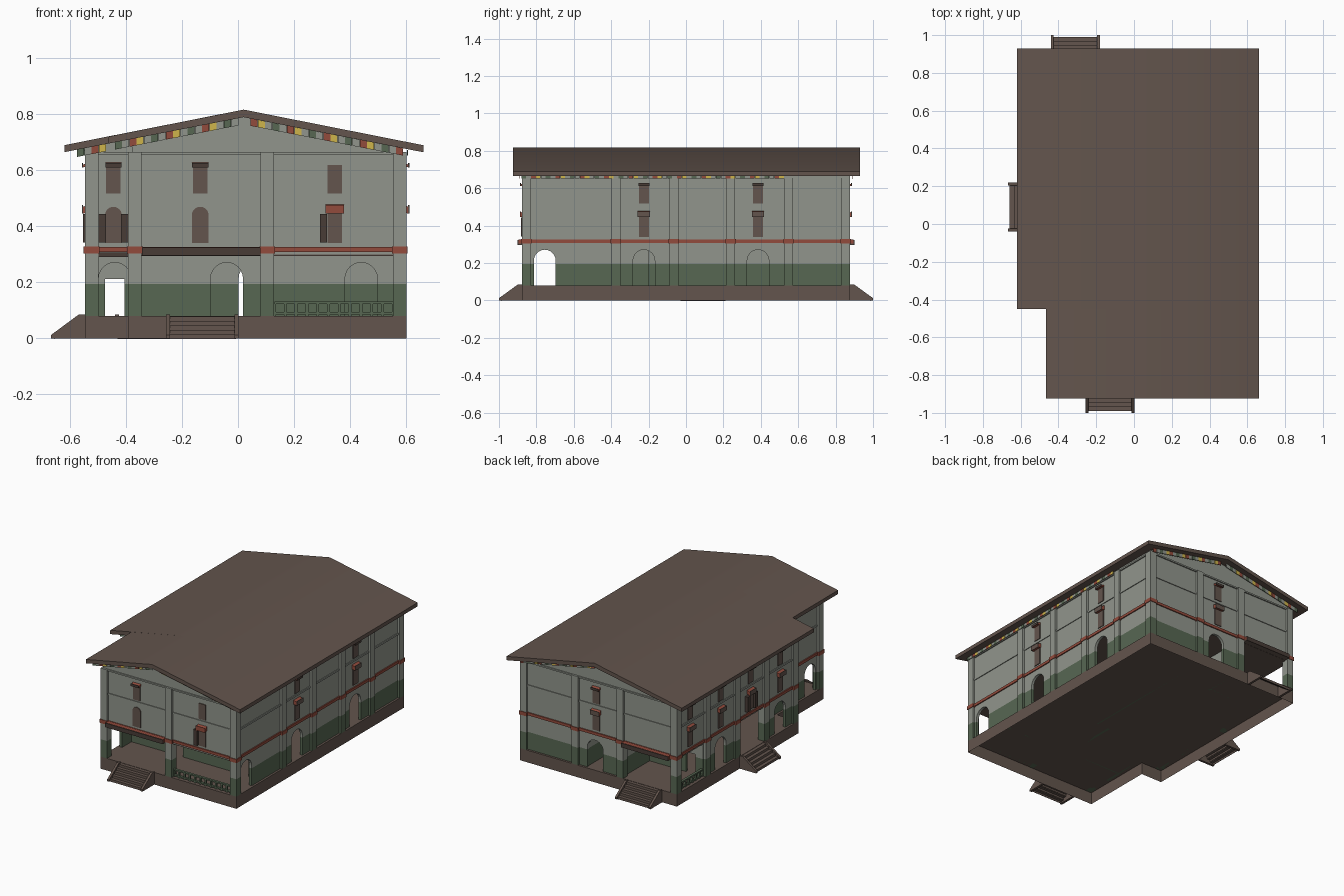
import bpy, bmesh, math

if "Cube" in bpy.data.objects:
    bpy.data.objects.remove(bpy.data.objects["Cube"])

COLS = {"brown_wood": (.125, .09, .074), "dark_wood": (.065, .045, .037),
        "grey_plaster": (.285, .302, .265), "green_dado": (.096, .137, .086),
        "red_trim": (.29, .07, .045), "yellow_cloth": (.62, .46, .07)}
BROWN, DARK, GREY, GREEN, RED, YELLOW = range(6)
MATS = []
for n, c in COLS.items():
    m = bpy.data.materials.new(n)
    m.diffuse_color = (*c, 1)
    m.use_nodes = True
    m.node_tree.nodes["Principled BSDF"].inputs["Base Color"].default_value = m.diffuse_color
    MATS.append(m)
parts = {}


def prism(part, pts, axis, a, b, mat, open_a=False):
    """Extrude a 2D outline along an axis from a to b."""
    bm = parts.setdefault(part, bmesh.new())
    put = {"x": lambda t, u, v: (t, u, v), "y": lambda t, u, v: (u, t, v),
           "z": lambda t, u, v: (u, v, t)}[axis]
    A = [bm.verts.new(put(a, *p)) for p in pts]
    B = [bm.verts.new(put(b, *p)) for p in pts]
    n = len(pts)
    fs = [bm.faces.new(B)] + ([] if open_a else [bm.faces.new(A)])
    fs += [bm.faces.new((A[i], A[(i + 1) % n], B[(i + 1) % n], B[i])) for i in range(n)]
    for f in fs:
        f.material_index = mat


def rect(u0, u1, v0, v1):
    return [(u0, v0), (u1, v0), (u1, v1), (u0, v1)]


def box(part, x0, x1, y0, y1, z0, z1, mat):
    prism(part, rect(x0, x1, y0, y1), "z", z0, z1, mat)


def foot(o):
    """L-shaped plan, offset outward from the walls by o."""
    x0, x1, y0, y1, n = -.533 - o, .588 + o, -.863 - o, .863 + o, -.378 - o
    return [(n, y0), (x1, y0), (x1, y1), (x0, y1), (x0, n), (n, n)]


def under(x):
    return .79 - .195 * abs(x - .02)


def arc(c, z, r, n=12):
    return [(c - r * math.cos(math.pi * i / n), z + r * math.sin(math.pi * i / n)) for i in range(n + 1)]


FLOOR, DADO, TOP = .08, .195, .305


def ground_wall(axis, pos, u0, u1, arches=(), r=.058, t=.018, square=False):
    """Wall with green dado and arched openings down to the floor."""
    a, b = pos - t / 2, pos + t / 2
    top, low, edge = [(u0, DADO)], u0, []
    for c in arches:
        top += [(c - r, DADO)]
        top += [(c - r, .212), (c + r, .212)] if square else arc(c, .213, r)
        top += [(c + r, DADO)]
        edge.append((low, c - r))
        low = c + r
    edge.append((low, u1))
    top += [(u1, DADO), (u1, TOP), (u0, TOP)]
    prism("ground_walls", top, axis, a, b, GREY)
    for e in edge:
        prism("ground_walls", rect(*e, FLOOR, DADO), axis, a, b, GREEN)


# hollow plinth open below, upper storey, ceiling, ledges and red band
prism("plinth", foot(.014), "z", 0, FLOOR, BROWN, open_a=True)
for x0, y0, y1 in ((-.378, -.863, -.378), (-.533, -.378, .863)):
    prism("upper_storey", [(x0, .3), (.588, .3), (.588, under(.588)), (.02, .79), (x0, under(x0))],
          "y", y0, y1, GREY)
prism("porch_ceiling", foot(-.002), "z", .295, .301, BROWN)
prism("red_band", foot(.007), "z", .308, .326, RED)
prism("wall_ledges", foot(.005), "z", .496, .508, GREY)
prism("wall_ledges", foot(.008), "z", .655, .665, GREY)

# outer ground-floor walls
ground_wall("x", .579, -.86, .86, (-.755, -.225, .385))
ground_wall("y", .854, -.13, .58, (.06,))
ground_wall("x", -.524, -.37, -.07, (-.22,))
ground_wall("x", -.524, .24, .55, (.4,))
ground_wall("y", -.369, -.525, -.375, (-.44,))
ground_wall("x", -.369, -.86, -.37, (-.755,))
# inner walls and porch walls
ground_wall("y", -.59, -.37, .58, (-.04, .44))
ground_wall("y", .57, -.53, -.13, (-.44,), r=.035, square=True)
ground_wall("x", -.13, .56, .86)
ground_wall("x", -.2, -.17, .58)
ground_wall("x", .035, -.59, -.2)
ground_wall("x", .13, -.2, .86)

# columns with red caps
cols = [(.578, y) for y in (-.853, -.375, -.065, .238, .548, .853)]
cols += [(-.523, y) for y in (-.368, -.065, .238, .548, .853)]
cols += [(-.368, -.853), (.105, -.853), (.2, .853), (-.13, .853)]
for x, y in cols:
    for z0, z1, h, m in ((FLOOR, DADO, .024, GREEN), (DADO, .665, .024, GREY), (.304, .328, .028, RED)):
        box("columns", x - h, x + h, y - h, y + h, z0, z1, m)

# roof: two gabled lengths forming the notched corner
for xl, y0, y1 in ((-.465, -.925, -.45), (-.62, -.45, .93)):
    zl = under(xl)
    prism("roof", [(xl, zl), (.02, .79), (.663, under(.663)), (.663, under(.663) + .025),
                   (.02, .817), (xl, zl + .025)], "y", y0, y1, BROWN)


def stairs(axis, u0, u1, wall, out, n=5):
    """Thin treads and risers with sloped side walls, climbing toward the wall."""
    s = 1 if out > wall else -1
    run, rise = (abs(out - wall) - .01) / n, FLOOR / n
    for i in range(n):
        e, z = wall + s * run * (n - i), rise * (i + 1) - .002
        prism("stairs", rect(e - s * run, e, z - .004, z), axis, u0 + .01, u1 - .01, BROWN)
        prism("stairs", rect(e - s * .003, e, z - rise, z), axis, u0 + .01, u1 - .01, BROWN)
    side = [(wall, 0), (out, 0), (out, .012), (wall + s * .022, .085), (wall, .085)]
    for a in (u0, u1 - .015):
        prism("stairs", side, axis, a, a + .015, BROWN)


stairs("x", -.257, .002, -.877, -1)
stairs("x", -.44, -.18, .877, 1)
stairs("y", -.04, .22, -.547, -.668)

# entrance awnings: red top behind a brown fascia
for s, x0, x1 in ((-1, -.342, .08), (1, -.498, -.155)):
    prism("awnings", rect(s * .86, s * .895, .303, .325), "x", x0, x1, RED)
    prism("awnings", rect(s * .86, s * .896, .296, .303), "x", x0, x1, BROWN)
    prism("awnings", rect(s * .895, s * .9, .296, .324), "x", x0, x1, DARK)
box("awnings", -.5, -.39, -.388, -.37, .29, .307, DARK)


# porch railings
def railing(axis, pos, u0, u1, n):
    for z in (.086, .122):
        prism("railings", rect(u0, u1, z, z + .009), axis, pos - .008, pos + .008, GREEN)
    for i in range(n + 1):
        u = u0 + (u1 - u0) * i / n
        prism("railings", rect(u - .005, u + .005, FLOOR, .125), axis, pos - .006, pos + .006, GREEN)


railing("y", -.853, .13, .555, 11)
railing("x", -.523, .575, .83, 7)


def window(axis, pos, s, u, arched=False, hood=BROWN, shutters=(), top_hood=True):
    """Upper and lower window of one bay; s is the outward direction."""
    a, b = pos - s * .002, pos + s * .005
    prism("windows", rect(u - .026, u + .026, .517, .62), axis, a, b, BROWN)

    def canopy(z, h, w, front):
        # sloped red cover with a fascia plate in front
        cross = "x" if axis == "y" else "y"
        prof = [(pos, z), (pos + s * .02, z - .004), (pos + s * .02, z + h - .008), (pos, z + h)]
        prism("window_hoods", prof, cross, u - w, u + w, RED)
        prism("window_hoods", rect(pos + s * .02, pos + s * .024, z - .004, z + h - .002),
              cross, u - w, u + w, front)
    if top_hood:
        canopy(.615, .014, .029, DARK)
    if arched:
        prism("windows", [(u - .03, .34)] + arc(u, .44, .03) + [(u + .03, .34)], axis, a, b, BROWN)
    else:
        prism("windows", rect(u - .026, u + .026, .34, .452), axis, a, b, BROWN)
        canopy(.45, .028, .033, hood)
    for k in shutters:
        c = u + k * .04
        prism("shutters", rect(c - .013, c + .013, .342, .444), axis, a, pos + s * .02, DARK)


window("y", -.378, -1, -.445, True, shutters=(-1, 1))
window("y", -.863, -1, -.135, True)
window("y", -.863, -1, .345, hood=RED, shutters=(-1,), top_hood=False)
window("y", .863, 1, .05)
for y in (-.225, .385):
    window("x", .588, 1, y)
for y, sh in ((.72, ()), (.4, ()), (.09, (-1, 1)), (-.22, ())):
    window("x", -.533, -1, y, shutters=sh)

# cloth flags hung below the gables and eaves
FLAGS = (GREEN, GREY, RED, YELLOW, GREY)


def flags(axis, pos, u0, u1, slope, k=0):
    w, u = .026, u0
    while u + w <= u1:
        za, zb = (under(u), under(u + w)) if slope else (.672, .672)
        h = .026 if slope else .019
        prism("bunting", [(u, za - h), (u + w - .001, zb - h), (u + w - .001, zb), (u, za)],
              axis, pos - .002, pos + .002, FLAGS[k % 5])
        u += w
        k += 1


for y, xs in ((-.889, -.44), (.889, -.57)):
    flags("y", y, xs, .01, True)
    flags("y", y, .045, .615, True, 2)
flags("y", -.41, -.575, -.45, True)
flags("x", .606, -.88, .53, False)
flags("x", -.55, -.36, .87, False)

# finish every part as one object; the roof ridge is smooth
for name, bm in parts.items():
    bmesh.ops.recalc_face_normals(bm, faces=bm.faces)
    me = bpy.data.meshes.new(name)
    bm.to_mesh(me)
    bm.free()
    for m in MATS:
        me.materials.append(m)
    if name == "roof":
        me.polygons.foreach_set("use_smooth", [True] * len(me.polygons))
        me.set_sharp_from_angle(angle=math.radians(35))
    bpy.context.collection.objects.link(bpy.data.objects.new(name, me))
